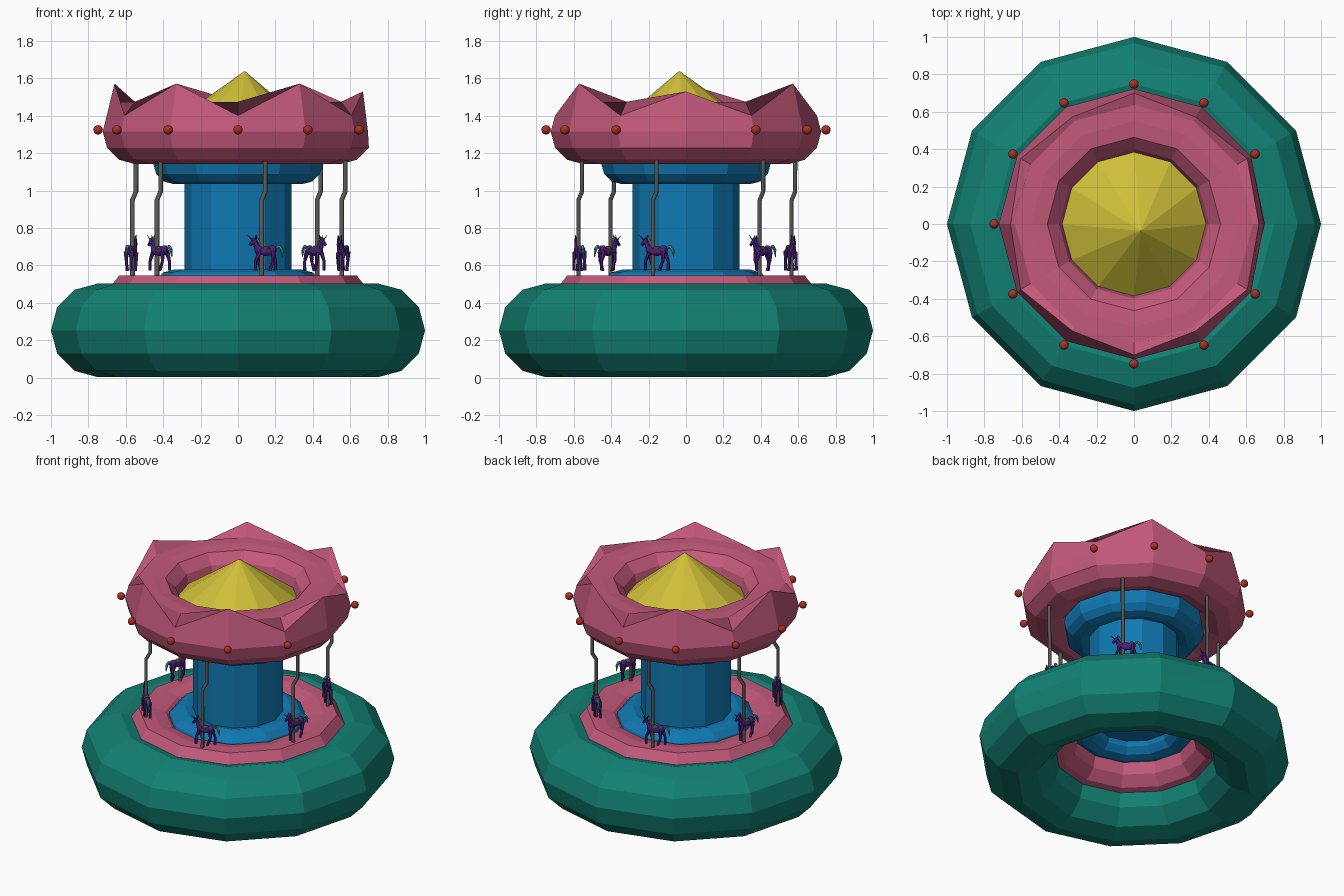
import bpy, bmesh
from math import sin, cos, pi, radians
from mathutils import Vector, Matrix

if "Cube" in bpy.data.objects:
    bpy.data.objects.remove(bpy.data.objects["Cube"])

def material(name, rgb):
    m = bpy.data.materials.new(name)
    m.diffuse_color = (*rgb, 1)
    m.use_nodes = True
    m.node_tree.nodes["Principled BSDF"].inputs["Base Color"].default_value = m.diffuse_color
    return m

TEAL = material("teal", (0.006, 0.22, 0.175))
PINK = material("pink", (0.55, 0.1, 0.2))
BLUE = material("blue", (0.005, 0.19, 0.45))
YELLOW = material("yellow", (0.62, 0.52, 0.04))
RED = material("red", (0.4, 0.03, 0.02))
GREY = material("dark_grey", (0.1, 0.1, 0.095))
PURPLE = material("purple", (0.07, 0.015, 0.2))
AQUA = material("aqua", (0.06, 0.35, 0.36))
BROWN = material("brown", (0.08, 0.05, 0.03))

def link(name, data, loc=(0, 0, 0), rot=0):
    ob = bpy.data.objects.new(name, data)
    ob.location = loc
    ob.rotation_euler.z = rot
    bpy.context.collection.objects.link(ob)
    return ob

def to_mesh(bm, name, mat, smooth=False):
    bmesh.ops.recalc_face_normals(bm, faces=bm.faces)
    for f in bm.faces:
        f.smooth = smooth
    me = bpy.data.meshes.new(name)
    bm.to_mesh(me)
    bm.free()
    me.materials.append(mat)
    return me

def ring(name, mat, R, r, z, flat_top=None, edit=None, n=12):
    """Faceted torus; flat_top levels the upper loops, edit(i, j, R, z) moves single points."""
    bm = bmesh.new()
    loops = []
    for i in range(n):
        a = 2 * pi * i / n
        loop = []
        for j in range(12):
            b = 2 * pi * j / 12
            rad, h = R + r * cos(b), z + r * sin(b)
            if flat_top and j in (2, 3):
                h = flat_top
            if edit:
                rad, h = edit(i, j, rad, h)
            loop.append(bm.verts.new((rad * cos(a), rad * sin(a), h)))
        loops.append(loop)
    for i in range(n):
        p, q = loops[i], loops[(i + 1) % n]
        for j in range(12):
            k = (j + 1) % 12
            bm.faces.new((p[j], q[j], q[k], p[k]))
    return link(name, to_mesh(bm, name, mat))

def stick(bm, p, q, r1, r2, seg=6):
    p, q = Vector(p), Vector(q)
    d = q - p
    m = Matrix.Translation((p + q) / 2) @ d.to_track_quat('Z', 'Y').to_matrix().to_4x4()
    bmesh.ops.create_cone(bm, cap_ends=True, segments=seg, radius1=r1, radius2=r2,
                          depth=d.length, matrix=m)

def ball(bm, c, size):
    m = Matrix.Translation(c) @ Matrix.Diagonal((*size, 1))
    bmesh.ops.create_uvsphere(bm, u_segments=10, v_segments=8, radius=1, matrix=m)

# base and floor
ring("base", TEAL, 0.75, 0.25, 0.253)
ring("floor", PINK, 0.55, 0.17, 0.38, flat_top=0.547)

# centre column with a collar at each end
bm = bmesh.new()
stick(bm, (0, 0, 0.45), (0, 0, 1.2), 0.287, 0.287, 12)
bmesh.ops.rotate(bm, verts=bm.verts, matrix=Matrix.Rotation(0, 3, 'Z'))
link("column", to_mesh(bm, "column", BLUE))
ring("lower_collar", BLUE, 0.345, 0.107, 0.47)
ring("upper_collar", BLUE, 0.345, 0.107, 1.142)

# canopy: every second point of the upper outer loop is raised to a peak
def peaks(i, j, rad, h):
    if j == 1 and i % 2 == 0:
        return (0.668, 1.53) if i == 0 else (0.66, 1.572)
    if j == 0 and i == 0:
        return 0.695, h
    return rad, h

ring("canopy", PINK, 0.55, 0.173, 1.315, flat_top=1.475, edit=peaks)

# roof cone with its tip slightly off centre
bm = bmesh.new()
tip = bm.verts.new((0.036, -0.036, 1.64))
rim = [bm.verts.new((0.4 * cos(i * pi / 6), 0.4 * sin(i * pi / 6), 1.33)) for i in range(12)]
for i in range(12):
    bm.faces.new((rim[i], rim[(i + 1) % 12], tip))
bm.faces.new(rim[::-1])
link("roof_cone", to_mesh(bm, "roof_cone", YELLOW))

# light bulbs around the canopy, one place left empty
bm = bmesh.new()
bmesh.ops.create_uvsphere(bm, u_segments=16, v_segments=10, radius=0.025)
bulb = to_mesh(bm, "bulb", RED, True)
for i in range(1, 12):
    a = i * pi / 6
    link("bulb", bulb, (0.748 * cos(a), 0.748 * sin(a), 1.325))

# horse, facing +x, with the pole at its origin
bm = bmesh.new()
ball(bm, (-0.022, 0, 0.675), (0.056, 0.021, 0.024))
ball(bm, (-0.058, 0, 0.682), (0.024, 0.023, 0.026))
ball(bm, (0.016, 0, 0.682), (0.023, 0.021, 0.026))
stick(bm, (0.018, 0, 0.685), (0.04, 0, 0.73), 0.02, 0.012)
stick(bm, (0.034, 0, 0.738), (0.066, 0, 0.708), 0.015, 0.008)
stick(bm, (0.05, 0, 0.735), (0.078, 0, 0.762), 0.005, 0.001)
for s in (-1, 1):
    y = 0.016 * s
    stick(bm, (0.033, 0.007 * s, 0.743), (0.03, 0.01 * s, 0.762), 0.005, 0.001)
    # front leg, then hind leg
    fx = 0.02 * s
    stick(bm, (0.016, y, 0.67), (0.028 + fx / 2, y, 0.622), 0.012, 0.008)
    stick(bm, (0.028 + fx / 2, y, 0.626), (0.018 + fx, y, 0.572), 0.008, 0.009)
    stick(bm, (-0.06, y, 0.675), (-0.07 + fx / 2, y, 0.622), 0.015, 0.008)
    stick(bm, (-0.07 + fx / 2, y, 0.626), (-0.06 + fx, y, 0.572), 0.008, 0.009)
horse = to_mesh(bm, "horse", PURPLE)

# mane and arched tail
bm = bmesh.new()
tail = [(-0.076, 0, 0.69), (-0.095, 0, 0.703), (-0.11, 0, 0.685), (-0.116, 0, 0.645)]
for p, q, r1, r2 in zip(tail, tail[1:], (0.005, 0.009, 0.009), (0.009, 0.009, 0.002)):
    stick(bm, p, q, r1, r2)
stick(bm, (0.004, 0, 0.7), (0.03, 0, 0.752), 0.006, 0.008)
mane_tail = to_mesh(bm, "mane_and_tail", AQUA)

# saddle
bm = bmesh.new()
ball(bm, (-0.02, 0, 0.69), (0.024, 0.021, 0.014))
saddle = to_mesh(bm, "saddle", BROWN)

# kinked pole, kept in the same direction at every place
cu = bpy.data.curves.new("pole", 'CURVE')
cu.dimensions = '3D'
cu.bevel_depth = 0.0125
cu.bevel_resolution = 1
cu.use_fill_caps = True
pts = [(0, 0, 0.535), (0, 0, 0.95), (0.019, 0.019, 0.995), (0.019, 0.019, 1.17)]
sp = cu.splines.new('POLY')
sp.points.add(len(pts) - 1)
for p, co in zip(sp.points, pts):
    p.co = (*co, 1)
cu.materials.append(GREY)

# six horses riding clockwise
for i in range(6):
    a = radians(43 + 60 * i)
    loc = (0.585 * cos(a) - 0.005, 0.585 * sin(a) - 0.005, 0)
    link("pole", cu, loc)
    for name, me in (("horse", horse), ("mane_and_tail", mane_tail), ("saddle", saddle)):
        link(name, me, loc, a - pi / 2)
